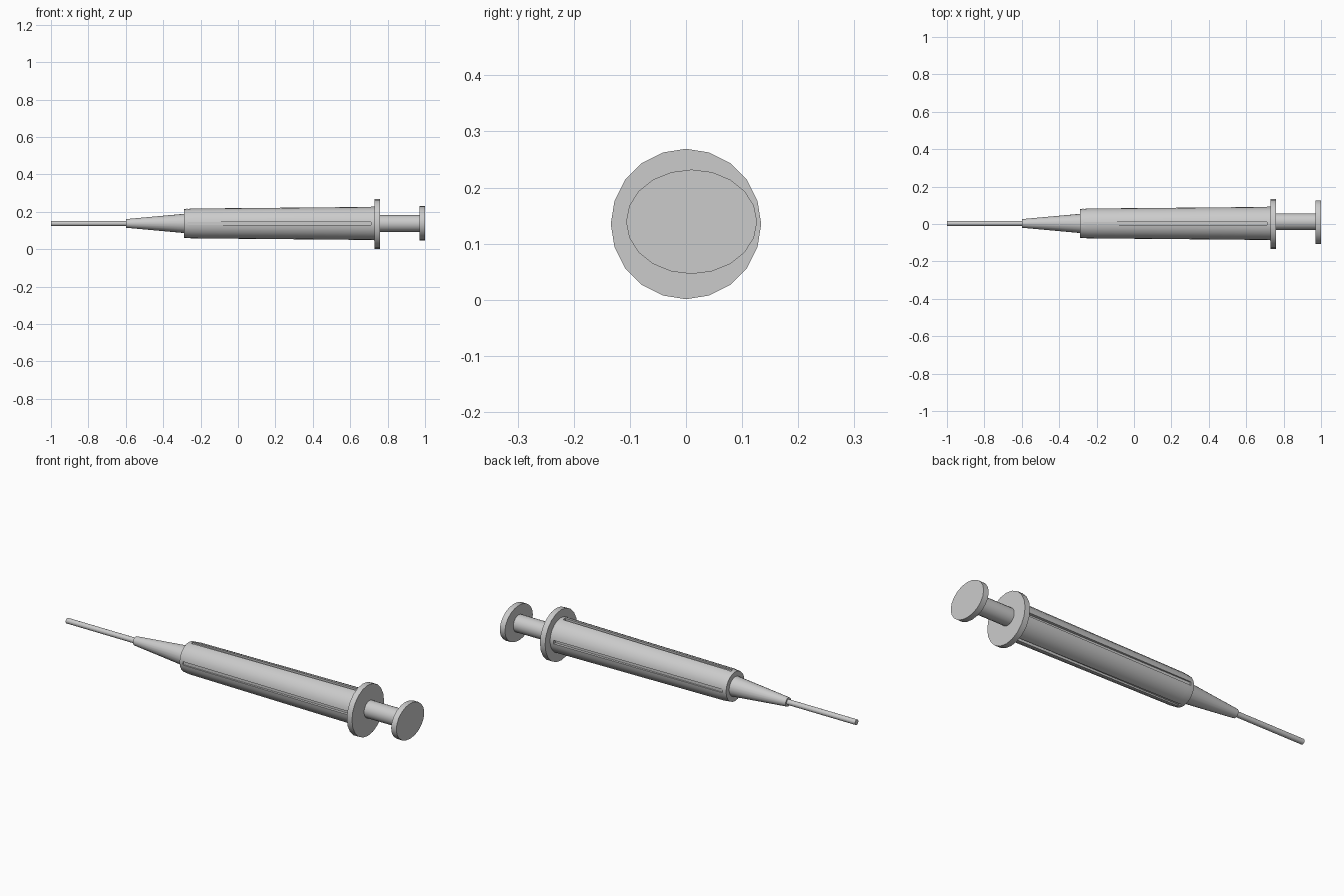
import bpy, bmesh, math

if "Cube" in bpy.data.objects:
    bpy.data.objects.remove(bpy.data.objects["Cube"])

SIDES = 20


def finish(obj):
    bpy.ops.object.select_all(action='DESELECT')
    obj.select_set(True)
    bpy.context.view_layer.objects.active = obj
    bpy.ops.object.shade_smooth_by_angle(angle=math.radians(30))


def lathe(name, profile, y, z, squash_y=1.0):
    """Closed solid turned about the x axis from (x, radius) points."""
    bm = bmesh.new()
    rings = []
    for x, r in profile:
        rings.append([bm.verts.new((x, r * squash_y * math.sin(a), r * math.cos(a)))
                      for a in (2 * math.pi * i / SIDES for i in range(SIDES))])
    for a, b in zip(rings, rings[1:]):
        for i in range(SIDES):
            j = (i + 1) % SIDES
            bm.faces.new((a[i], a[j], b[j], b[i]))
    bm.faces.new(rings[0])
    bm.faces.new(rings[-1])
    bmesh.ops.recalc_face_normals(bm, faces=bm.faces)
    mesh = bpy.data.meshes.new(name)
    bm.to_mesh(mesh)
    bm.free()
    obj = bpy.data.objects.new(name, mesh)
    obj.location = (0, y, z)
    bpy.context.collection.objects.link(obj)
    return obj


def groove_cutter(x0, x1, inner, outer, width, y, z):
    """Four long bars spaced evenly round the x axis."""
    bm = bmesh.new()
    for k in range(4):
        new = bmesh.ops.create_cube(bm, size=1)['verts']
        bmesh.ops.scale(bm, vec=(x1 - x0, width, outer - inner), verts=new)
        bmesh.ops.translate(bm, vec=((x0 + x1) / 2, 0, (inner + outer) / 2), verts=new)
        c, s = round(math.cos(k * math.pi / 2)), round(math.sin(k * math.pi / 2))
        for v in new:
            v.co.y, v.co.z = c * v.co.y - s * v.co.z, s * v.co.y + c * v.co.z
    mesh = bpy.data.meshes.new("groove_cutter")
    bm.to_mesh(mesh)
    bm.free()
    obj = bpy.data.objects.new("groove_cutter", mesh)
    obj.location = (0, y, z)
    obj.hide_render = True
    bpy.context.collection.objects.link(obj)
    return obj


AXIS = (0.003, 0.138)

# Needle and tapered hub
needle = lathe("needle", [(-1.0, 0.014), (-0.58, 0.014)], *AXIS)
hub = lathe("hub", [(-0.6, 0.023), (-0.27, 0.053)], *AXIS)

# Barrel with four lengthwise grooves
barrel = lathe("barrel", [(-0.29, 0.077), (-0.25, 0.081), (0.74, 0.09)], *AXIS)
cutter = groove_cutter(-0.27, 0.71, 0.073, 0.12, 0.018, *AXIS)
mod = barrel.modifiers.new("grooves", 'BOOLEAN')
mod.operation = 'DIFFERENCE'
mod.solver = 'EXACT'
mod.object = cutter
bpy.context.view_layer.objects.active = barrel
bpy.ops.object.modifier_apply(modifier=mod.name)
bpy.data.objects.remove(cutter)

# Finger flange
flange = lathe("finger_flange", [(0.73, 0.134), (0.76, 0.134)], 0, 0.135)

# Plunger rod and its oval thumb pad
rod = lathe("plunger_rod", [(0.745, 0.045), (0.98, 0.045)], 0.012, 0.138)
pad = lathe("thumb_pad", [(0.97, 0.093), (1.0, 0.093)], 0.01, 0.139, squash_y=1.255)

for part in (needle, hub, barrel, flange, rod, pad):
    finish(part)
